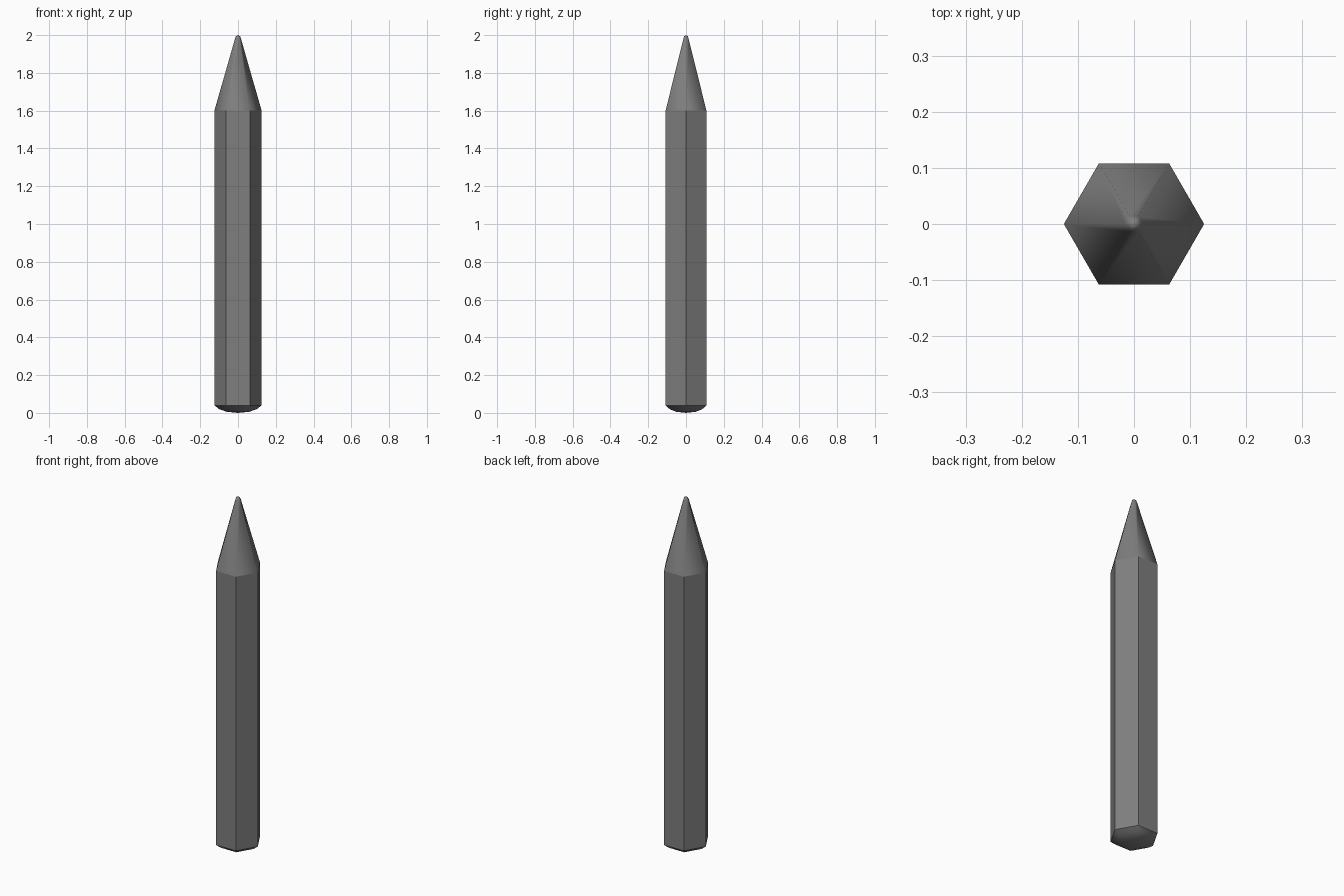
import bpy, bmesh, math

cube = bpy.data.objects.get("Cube")
if cube:
    bpy.data.objects.remove(cube, do_unlink=True)

SIDES = 6
GREY = (0.21, 0.21, 0.21, 1.0)
mat = bpy.data.materials.new("graphite grey")
mat.use_nodes = True
mat.diffuse_color = GREY
mat.node_tree.nodes["Principled BSDF"].inputs["Base Color"].default_value = GREY


def lathe(name, profile, smooth, bottom=None, top=None):
    """Stack hexagonal rings of (radius, height), closed by optional apex points."""
    bm = bmesh.new()
    rings = [[bm.verts.new((r * math.cos(math.tau * i / SIDES),
                            r * math.sin(math.tau * i / SIDES), z))
              for i in range(SIDES)] for r, z in profile]
    for low, high in zip(rings, rings[1:]):
        for i in range(SIDES):
            j = (i + 1) % SIDES
            bm.faces.new((low[i], low[j], high[j], high[i]))
    for z, ring in ((bottom, rings[0]), (top, rings[-1])):
        if z is not None:
            apex = bm.verts.new((0, 0, z))
            for i in range(SIDES):
                bm.faces.new((ring[i], ring[(i + 1) % SIDES], apex))
    bmesh.ops.recalc_face_normals(bm, faces=bm.faces)
    # open shells: make sure the normals face away from the axis
    if sum(f.normal.dot(f.calc_center_median() * 1.0 - f.calc_center_median().project((0, 0, 1)))
           for f in bm.faces) < 0:
        bmesh.ops.reverse_faces(bm, faces=bm.faces)
    for f in bm.faces:
        f.smooth = smooth
    mesh = bpy.data.meshes.new(name)
    bm.to_mesh(mesh)
    bm.free()
    mesh.materials.append(mat)
    obj = bpy.data.objects.new(name, mesh)
    bpy.context.collection.objects.link(obj)
    return obj


# Flat-sided hexagonal shaft
lathe("pencil_shaft", [(0.125, 0.04), (0.125, 1.6)], False)
# Sharpened point with a small blunt tip
lathe("pencil_point", [(0.125, 1.6), (0.016, 1.98), (0.011, 1.994)], True, top=2.0)
# Shallow rounded end
lathe("rounded_end", [(0.06, 0.006), (0.1, 0.02), (0.125, 0.04)], True, bottom=0.0)
